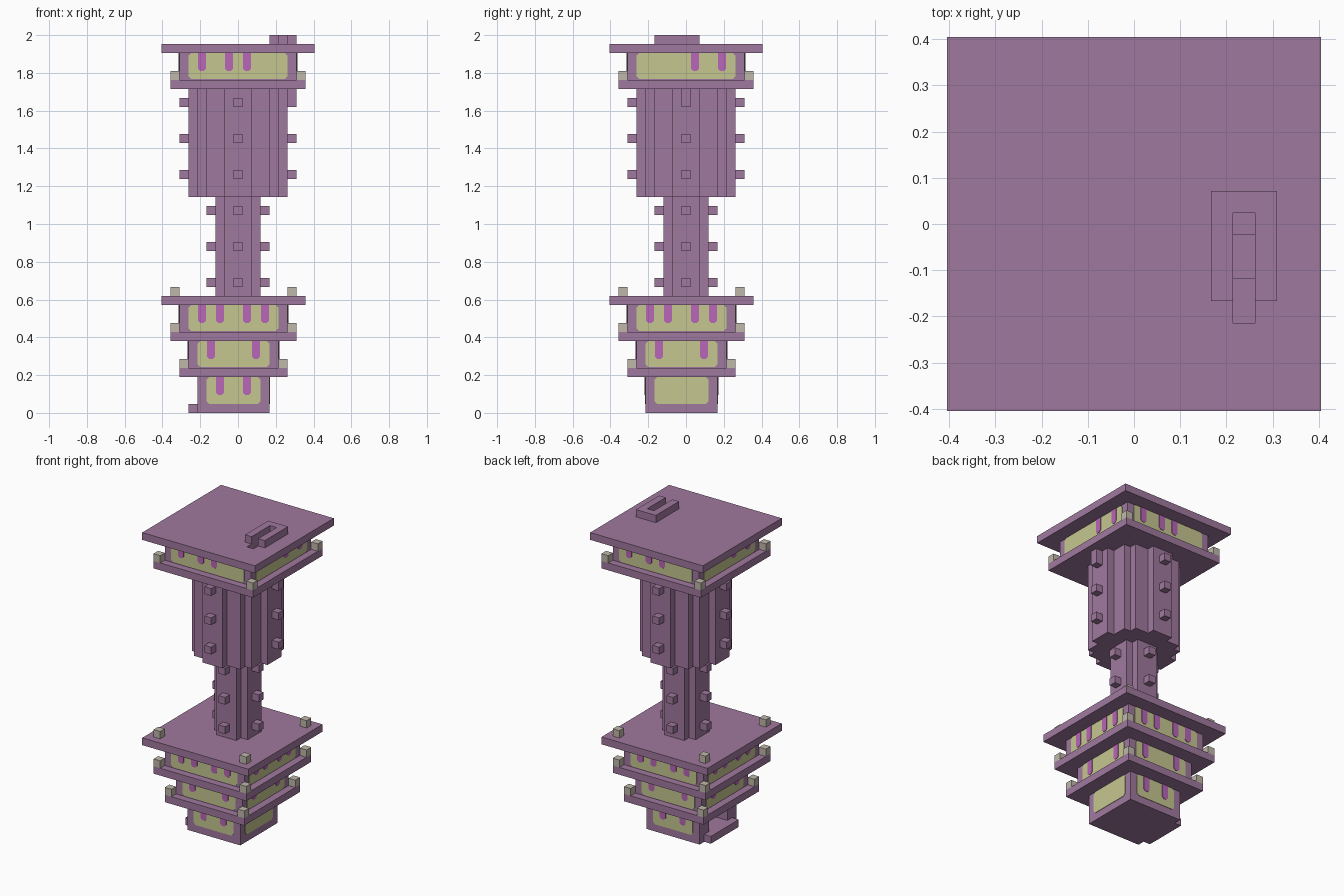
import bpy
import bmesh
from math import pi
from mathutils import Matrix, Vector

if "Cube" in bpy.data.objects:
    bpy.data.objects.remove(bpy.data.objects["Cube"])

U = 2 / 42      # one building block
MID = 8.5       # grid index of the model's centre


def material(name, rgb):
    m = bpy.data.materials.new(name)
    m.use_nodes = True
    lin = [(c / 255 / 12.92) if c < 11 else ((c / 255 + 0.055) / 1.055) ** 2.4 for c in rgb]
    m.diffuse_color = (*lin, 1)
    m.node_tree.nodes["Principled BSDF"].inputs["Base Color"].default_value = (*lin, 1)
    return m


PURPLE = material("dusty purple", (160, 121, 159))
YELLOW = material("pale yellow stone", (197, 199, 144))
MAGENTA = material("magenta glass", (184, 102, 184))
GREY = material("warm grey", (192, 184, 170))


def finish(name, bm, mat):
    bmesh.ops.recalc_face_normals(bm, faces=bm.faces)
    mesh = bpy.data.meshes.new(name)
    bm.to_mesh(mesh)
    bm.free()
    mesh.materials.append(mat)
    ob = bpy.data.objects.new(name, mesh)
    bpy.context.collection.objects.link(ob)
    return ob


def add_box(bm, xs, ys, zs):
    """Box between grid indices."""
    lo = Vector((xs[0] - MID, ys[0] - MID, zs[0])) * U
    hi = Vector((xs[1] - MID, ys[1] - MID, zs[1])) * U
    mat = Matrix.Translation((lo + hi) / 2) @ Matrix.Diagonal((*(hi - lo), 1))
    bmesh.ops.create_cube(bm, size=1, matrix=mat)


def box(name, xs, ys, zs, mat=PURPLE):
    bm = bmesh.new()
    add_box(bm, xs, ys, zs)
    return finish(name, bm, mat)


def prism(bm, points, offset):
    face = bm.faces.new([bm.verts.new(p) for p in points])
    made = bmesh.ops.extrude_face_region(bm, geom=[face])["geom"]
    bmesh.ops.translate(bm, vec=offset, verts=[v for v in made if isinstance(v, bmesh.types.BMVert)])


def cut(ob, cutter):
    mod = ob.modifiers.new("opening", "BOOLEAN")
    mod.operation = "DIFFERENCE"
    mod.object = cutter
    mod.solver = "EXACT"
    cutter.hide_render = True
    cutter.hide_set(True)


def plate(bm, side, centre, half, a, z, round_top, c, depth):
    """Thin plate with clipped corners on one wall of a square storey."""
    (a0, a1), (z0, z1) = a, z
    t = c if round_top else 0
    pts = [(a0 + c, z0), (a1 - c, z0), (a1, z0 + c)]
    pts += [(a1, z1 - t), (a1 - t, z1), (a0 + t, z1), (a0, z1 - t)] if t else [(a1, z1), (a0, z1)]
    pts += [(a0, z0 + c)]
    rot = Matrix.Rotation(side * pi / 2, 3, "Z")
    shift = Vector((centre - MID, centre - MID, 0))
    points = [(rot @ Vector((p, -half, q)) + shift) * U for p, q in pts]
    prism(bm, points, rot @ Vector((0, -depth, 0)))


def storey(name, lo, hi, z0, z1, panel_z, bars, sides=range(4)):
    """Purple walls, yellow panels, and magenta window bars per side."""
    walls = box(name + "_walls", (lo, hi), (lo, hi), (z0, z1))
    centre, half = (lo + hi) / 2, (hi - lo) / 2
    panels, windows = bmesh.new(), bmesh.new()
    for s in sides:
        plate(panels, s, centre, half, (1 - half, half - 1), (panel_z, z1), True, 0.3, 0.003)
        for b in bars[s]:
            plate(windows, s, centre, half, (b - 0.45, b + 0.45), (z1 - 2, z1), False, 0.25, 0.006)
    finish(name + "_panels", panels, YELLOW)
    finish(name + "_windows", windows, MAGENTA)
    return walls


def ledge(name, lo, hi, z, inset=0):
    """Overhanging slab with a small post near each corner."""
    slab = box(name + "_slab", (lo, hi), (lo, hi), (z, z + 1))
    bm = bmesh.new()
    ends = (lo + inset, hi - 1 - inset)
    for x in ends:
        for y in ends:
            add_box(bm, (x, x + 1), (y, y + 1), (z + 1, z + 2))
    finish(name + "_posts", bm, GREY)
    return slab


def shaft(name, quarter, z0, z1):
    """Stepped round column from a quarter outline."""
    bm = bmesh.new()
    points = []
    for k in range(4):
        rot = Matrix.Rotation(k * pi / 2, 3, "Z")
        points += [rot @ Vector((x, y, z0)) * U for x, y in quarter]
    prism(bm, points, (0, 0, (z1 - z0) * U))
    finish(name, bm, PURPLE)


def studs(name, reach, levels):
    bm = bmesh.new()
    for z in levels:
        for d in (MID - reach - 1, MID + reach):
            add_box(bm, (d, d + 1), (8, 9), (z, z + 1))
            add_box(bm, (8, 9), (d, d + 1), (z, z + 1))
    finish(name, bm, PURPLE)


# Base storeys, each wider than the one below
ground = storey("ground_storey", 4, 12, 0, 4, 1, [(-1.5, 1.5), (), (-1.5, 1.5), ()], range(3))
ledge("first_ledge", 2, 14, 4)
storey("second_storey", 3, 13, 5, 8, 5.1, [(-2.5, 2.5)] * 4)
ledge("second_ledge", 1, 15, 8)
storey("third_storey", 2, 14, 9, 12, 9.1, [(-3.5, -1.5, 1.5, 3.5)] * 4)
ledge("base_roof", 0, 16, 12, inset=1)

# Entrance on the right side
cut(ground, box("doorway_cutter", (3.5, 6), (6, 10), (1, 3.9)))
box("doorway_back", (5.9, 6), (6, 10), (1, 3.9), YELLOW)
box("door_step", (3, 4), (5, 11), (0, 1))

# Shafts with climbing studs
shaft("lower_shaft", [(2.5, 1.5), (1.5, 1.5), (1.5, 2.5)], 13, 24)
studs("lower_studs", 2.5, (14, 18, 22))
shaft("upper_shaft", [(5.5, 1.5), (4.5, 1.5), (4.5, 3.5), (3.5, 3.5),
                      (3.5, 4.5), (1.5, 4.5), (1.5, 5.5)], 24, 36)
studs("upper_studs", 5.5, (26, 30, 34))
box("tall_stud_top", (14, 15), (8, 9), (35, 36))

# Top room
ledge("top_ledge", 1, 16, 36)
storey("top_storey", 2, 15, 37, 40, 37.1, [(-4, -1, 1), (1, 4)] * 2)
roof = box("top_roof", (0, 17), (0, 17), (40, 41))

# Roof hatch: a low wall around a stairwell, open to the front
hatch = box("hatch_wall", (12, 15), (5, 10), (41, 42))
stairwell = box("stairwell_cutter", (13, 14), (4, 9), (39.5, 42.5))
cut(roof, stairwell)
cut(hatch, stairwell)
box("upper_stair", (13, 14), (8, 9), (40, 40.7))
box("lower_stair", (13, 14), (6, 8), (40, 40.35))
